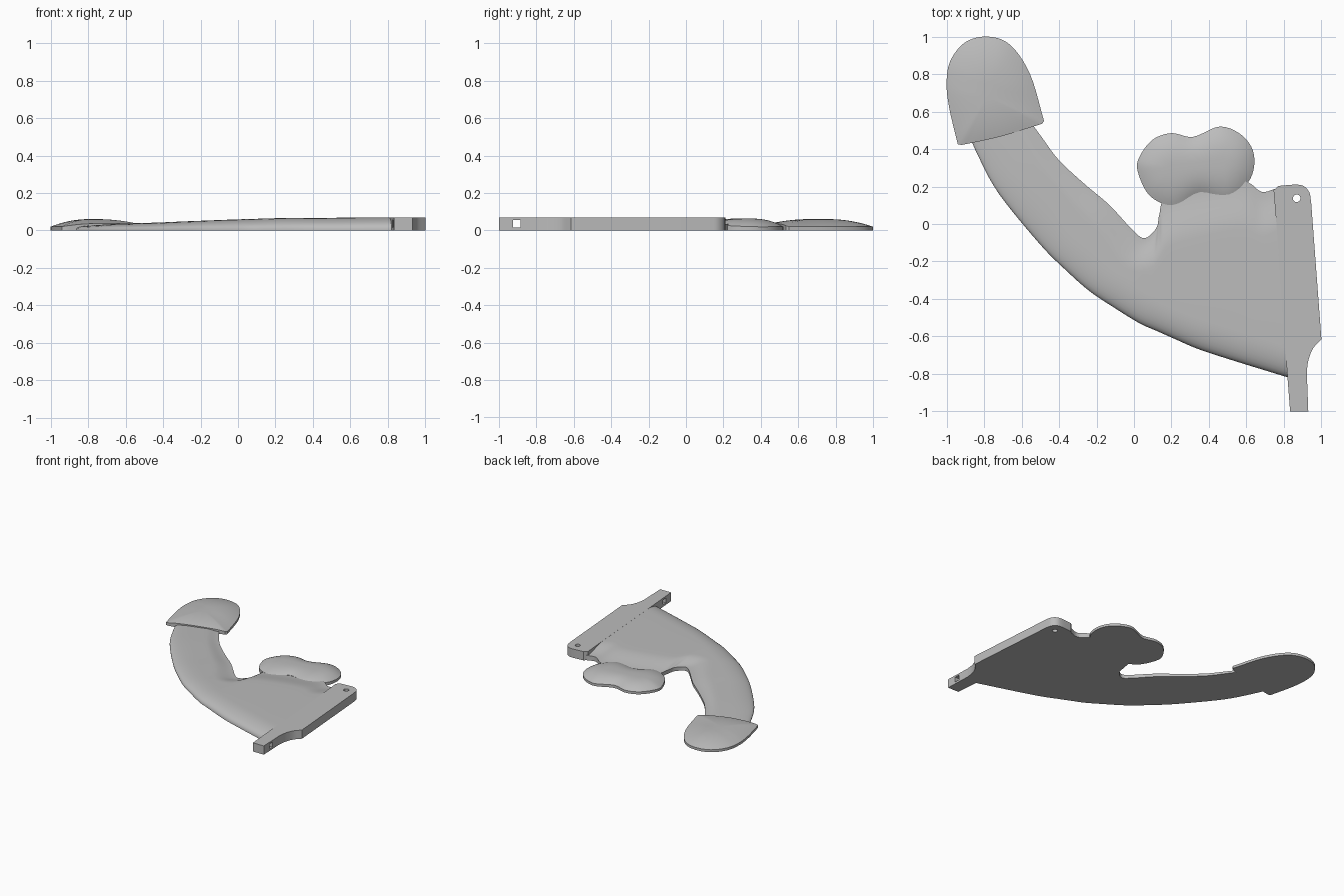
import bpy, bmesh, math
from mathutils import Vector

if "Cube" in bpy.data.objects:
    bpy.data.objects.remove(bpy.data.objects["Cube"])

grey = bpy.data.materials.new("plain grey")
grey.diffuse_color = (0.5, 0.5, 0.5, 1)
grey.use_nodes = True
grey.node_tree.nodes["Principled BSDF"].inputs["Base Color"].default_value = grey.diffuse_color


def spline(pts, n=6, closed=False):
    """Catmull-Rom curve through the points."""
    p = [Vector(q) for q in pts]
    p = [p[-1]] + p + p[:2] if closed else [2 * p[0] - p[1]] + p + [2 * p[-1] - p[-2]]
    out = []
    for a, b, c, d in zip(p, p[1:], p[2:], p[3:]):
        for i in range(n):
            t = i / n
            out.append(0.5 * (2 * b + (c - a) * t + (2 * a - 5 * b + 4 * c - d) * t * t
                              + (3 * b - a - 3 * c + d) * t ** 3))
    return out if closed else out + [p[-2]]


def finish(name, bm, smooth=True):
    bmesh.ops.remove_doubles(bm, verts=bm.verts, dist=1e-5)
    bmesh.ops.recalc_face_normals(bm, faces=bm.faces)
    me = bpy.data.meshes.new(name)
    bm.to_mesh(me)
    bm.free()
    me.materials.append(grey)
    ob = bpy.data.objects.new(name, me)
    bpy.context.collection.objects.link(ob)
    if smooth:
        bpy.ops.object.select_all(action='DESELECT')
        bpy.context.view_layer.objects.active = ob
        ob.select_set(True)
        bpy.ops.object.shade_smooth_by_angle(angle=math.radians(35))
    return ob


def dome(name, outline, c0, c1, top, power, steps=12):
    """Flat-bottomed pillow: rings of the outline shrink to a spine c0-c1."""
    bm = bmesh.new()
    c0, c1 = Vector(c0), Vector(c1)
    axis = c1 - c0
    rings = [[bm.verts.new((p.x, p.y, 0)) for p in outline]]
    for k in range(steps):
        t = 1 - k / steps
        ring = []
        for p in outline:
            q = p.xy
            f = (q - c0).dot(axis) / axis.length_squared
            q = (c0 + axis * min(1, max(0, f))).lerp(q, t)
            ring.append(bm.verts.new((q.x, q.y, p.z + (top - p.z) * (1 - t ** power))))
        rings.append(ring)
    n = len(outline)
    for a, b in zip(rings, rings[1:]):
        for i in range(n):
            j = (i + 1) % n
            bm.faces.new((a[i], a[j], b[j], b[i]))
    bm.faces.new(rings[0])
    bm.faces.new(rings[-1])
    return finish(name, bm)


def prism(name, pts, z0, z1, smooth=True):
    bm = bmesh.new()
    f = bm.faces.new([bm.verts.new((p[0], p[1], z0)) for p in pts])
    ext = bmesh.ops.extrude_face_region(bm, geom=[f])
    bmesh.ops.translate(bm, vec=(0, 0, z1 - z0),
                        verts=[v for v in ext['geom'] if isinstance(v, bmesh.types.BMVert)])
    return finish(name, bm, smooth)


# Curved arm widening into the body: (outer x, y), (inner x, y), height, inner edge height, inner slope width
sections = [
    ((-.89, .50), (-.57, .57), .026, .016, .10),
    ((-.83, .36), (-.49, .46), .031, .018, .10),
    ((-.72, .16), (-.40, .34), .037, .020, .10),
    ((-.50, -.11), (-.26, .21), .043, .022, .12),
    ((-.36, -.25), (-.13, .10), .049, .025, .14),
    ((-.235, -.36), (0, -.04), .054, .028, .16),
    ((-.10, -.45), (.06, -.075), .058, .030, .18),
    ((.03, -.53), (.12, -.02), .061, .030, .22),
    ((.12, -.57), (.135, .05), .063, .030, .24),
    ((.21, -.61), (.17, .14), .065, .030, .26),
    ((.35, -.67), (.35, .20), .067, .032, .27),
    ((.55, -.735), (.58, .23), .068, .034, .26),
    ((.68, -.775), (.68, .172), .069, .036, .24),
    ((.82, -.818), (.76, .19), .0695, .040, .22),
]
outer = spline([s[0] for s in sections], 5)
inner = spline([s[1] for s in sections], 5)
params = spline([s[2:] for s in sections], 5)
bm = bmesh.new()
rows = []
for a, b, (h, edge, slope) in zip(outer, inner, params):
    width = (b - a).length
    row = [bm.verts.new((a.x, a.y, 0))]
    round_w = min(.16, width * .4)
    fr = [round_w * (1 - math.cos(i * math.pi / 16)) for i in range(9)]
    fr += [round_w + (width - slope - round_w) * i / 5 for i in range(1, 6)]
    fr += [width - slope + slope * i / 8 for i in range(1, 9)]
    for d in fr:
        z = h
        if d < round_w:
            z = .008 + (h - .008) * math.sqrt(max(0, 1 - (1 - d / round_w) ** 2))
        e = (width - d) / slope
        if e < 1:
            z = min(z, edge + (h - edge) * e * e * (3 - 2 * e))
        p = a.lerp(b, d / width)
        row.append(bm.verts.new((p.x, p.y, z)))
    row.append(bm.verts.new((b.x, b.y, 0)))
    rows.append(row)
for r, s in zip(rows, rows[1:]):
    for i in range(len(r)):
        j = (i + 1) % len(r)
        bm.faces.new((r[i], r[j], s[j], s[i]))
bm.faces.new(rows[0])
bm.faces.new(rows[-1])
finish("curved_arm", bm)

# Rounded end cap with a raised lip across its base
cap = spline([(-.94, .425, .02), (-.985, .615, .02), (-1, .75, .02), (-.98, .87, .02),
              (-.90, .97, .02), (-.78, 1, .02), (-.66, .955, .02), (-.555, .80, .02),
              (-.48, .55, .02)], 6)
cap += spline([(-.49, .535, .025), (-.56, .513, .033), (-.70, .47, .038),
               (-.83, .44, .034), (-.92, .422, .024)], 4)
dome("end_cap", cap, (-.78, .68), (-.77, .74), .061, 2.2)

# Twin-lobed pad beside the body
pad = spline([(.02, .28, .02), (.03, .36, .02), (.10, .45, .02), (.20, .485, .02),
              (.315, .465, .022), (.46, .52, .02), (.58, .47, .02), (.64, .37, .02),
              (.62, .24, .025), (.51, .145, .034), (.35, .17, .036), (.21, .10, .034),
              (.085, .15, .028)], 5, True)
dome("twin_lobe_pad", pad, (.20, .30), (.47, .33), .064, 2.6)

# Straight mounting plate with a narrow tail
corner = spline([(.77, .203), (.86, .21), (.905, .202), (.935, .17), (.945, .12)], 5)
flare = spline([(1, -.615), (.955, -.665), (.93, -.73), (.922, -.79)], 5)
plate = prism("mounting_plate",
              [(.745, .18)] + corner + flare + [(.93, -1), (.833, -1), (.813, -.74), (.76, 0)],
              0, .07)

# Cutters: round hole in the plate and square hole through the tail
round_cut = prism("round_hole_cutter",
                  [(.868 + .02 * math.cos(i * math.pi / 12), .137 + .02 * math.sin(i * math.pi / 12))
                   for i in range(24)], -.1, .2, False)
square_cut = prism("square_hole_cutter",
                   [(.7, -.925), (1.1, -.925), (1.1, -.885), (.7, -.885)], .016, .056, False)
for cutter in (round_cut, square_cut):
    mod = plate.modifiers.new(cutter.name, 'BOOLEAN')
    mod.operation, mod.solver, mod.object = 'DIFFERENCE', 'EXACT', cutter
    cutter.hide_render = True
    cutter.hide_set(True)
